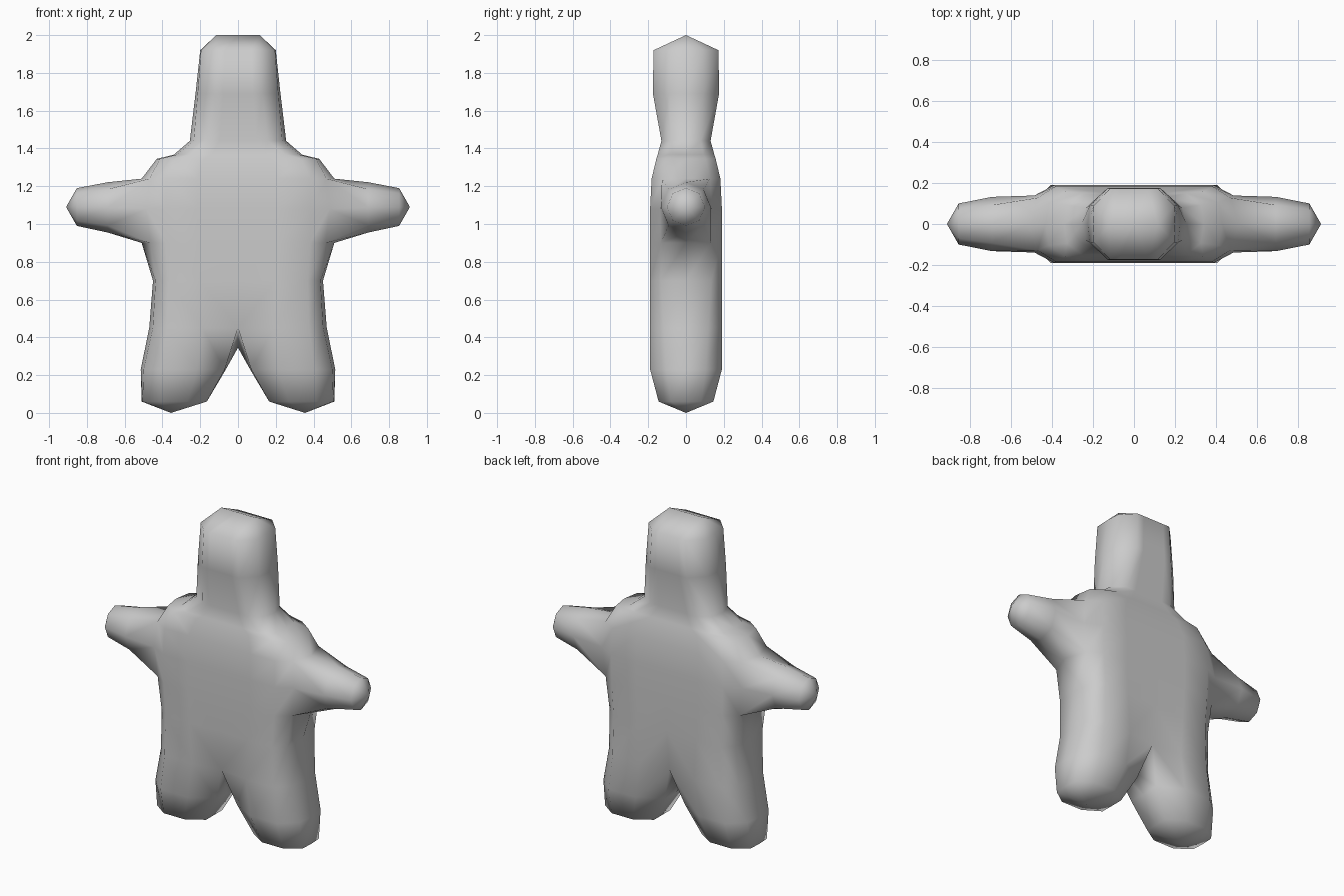
import bpy, bmesh

cube = bpy.data.objects.get("Cube")
if cube:
    bpy.data.objects.remove(cube)

grey = bpy.data.materials.new("plain_grey")
grey.use_nodes = True
grey.diffuse_color = (0.6, 0.6, 0.6, 1)
grey.node_tree.nodes["Principled BSDF"].inputs["Base Color"].default_value = (0.6, 0.6, 0.6, 1)

bm = bmesh.new()


def half_ring(z, inner, outer, depth, inner_depth, mid, edge, side, pull):
    """Half a body section: inner front, round the outer side, to inner back."""
    span = outer - inner
    front = [(inner, inner_depth), (inner + mid * span, depth),
             (inner + edge * span, depth), (outer * pull, side * depth)]
    pts = [(x, -y) for x, y in front] + [(outer, 0)] + [(x, y) for x, y in reversed(front)]
    return [bm.verts.new((x, y, z)) for x, y in pts]


# Body sections from the soles to the crown
sections = [
    (0.06, 0.165, 0.51, 0.145, 0.08, 0.3, 0.72, 0.55, 0.99),
    (0.23, 0.07, 0.515, 0.19, 0.11, 0.33, 0.75, 0.55, 0.97),
    (0.45, 0, 0.47, 0.19, 0.165, 0.4, 0.8, 0.62, 0.96),
    (0.70, 0, 0.45, 0.19, 0.19, 0.45, 0.82, 0.7, 0.97),
    (0.90, 0, 0.51, 0.19, 0.19, 0.42, 0.75, 0.7, 0.91),
    (1.08, 0, 0.51, 0.19, 0.19, 0.42, 0.76, 0.73, 0.95),
    (1.24, 0, 0.51, 0.182, 0.182, 0.42, 0.75, 0.7, 0.92),
    (1.345, 0, 0.43, 0.157, 0.157, 0.42, 0.78, 0.66, 0.96),
    (1.367, 0, 0.34, 0.15, 0.15, 0.42, 0.74, 0.62, 0.96),
    (1.44, 0, 0.255, 0.13, 0.13, 0.38, 0.62, 0.6, 0.92),
    (1.69, 0, 0.225, 0.175, 0.175, 0.35, 0.57, 0.52, 0.95),
    (1.92, 0, 0.2, 0.172, 0.172, 0.35, 0.58, 0.52, 0.98),
]
rings = [half_ring(*s) for s in sections]
for r, (low, high) in enumerate(zip(rings, rings[1:])):
    for i in range(len(low) - 1):
        # Leave a socket for the arm
        if r in (4, 5) and i in (3, 4):
            continue
        bm.faces.new((low[i], low[i + 1], high[i + 1], high[i]))

# Inner leg, with the crotch lower in the middle
inner_mid = [bm.verts.new((x, 0, z)) for x, z in ((0.165, 0.06), (0.07, 0.22), (0, 0.345))]
for k in range(2):
    a, b = rings[k], rings[k + 1]
    bm.faces.new((a[-1], inner_mid[k], inner_mid[k + 1], b[-1]))
    bm.faces.new((inner_mid[k], a[0], b[0], inner_mid[k + 1]))

# Pointed sole
sole_loop = rings[0] + [inner_mid[0]]
sole = bm.verts.new((0.355, 0, 0))
for a, b in zip(sole_loop, sole_loop[1:] + sole_loop[:1]):
    bm.faces.new((b, a, sole))

# Crown with a short ridge
t0, t1 = (bm.verts.new((x, 0, 2)) for x in (0, 0.115))
top = rings[-1]
bm.faces.new((top[0], top[1], top[2], t1, t0))
for i in range(2, 6):
    bm.faces.new((top[i], top[i + 1], t1))
bm.faces.new((top[6], top[7], top[8], t0, t1))

# Arm grown from the socket, closed with a pointed hand
loop = [rings[4][3], rings[4][4], rings[4][5], rings[5][5],
        rings[6][5], rings[6][4], rings[6][3], rings[5][3]]
around = [(-0.7, -0.72), (0, -1), (0.7, -0.72), (1, 0),
          (0.7, 0.72), (0, 1), (-0.7, 0.72), (-1, 0)]
for x, z, height, depth in ((0.69, 1.088, 0.133, 0.132), (0.853, 1.09, 0.1, 0.1)):
    ring = [bm.verts.new((x, u * depth, z + v * height)) for u, v in around]
    for i in range(8):
        j = (i + 1) % 8
        bm.faces.new((loop[i], loop[j], ring[j], ring[i]))
    loop = ring
hand = bm.verts.new((0.91, 0, 1.09))
for i in range(8):
    bm.faces.new((loop[i], loop[(i + 1) % 8], hand))

bmesh.ops.recalc_face_normals(bm, faces=bm.faces)
for f in bm.faces:
    f.smooth = True
mesh = bpy.data.meshes.new("body")
bm.to_mesh(mesh)
bm.free()
mesh.materials.append(grey)
body = bpy.data.objects.new("body", mesh)
bpy.context.collection.objects.link(body)

# Other half
mirror = body.modifiers.new("mirror", 'MIRROR')
mirror.use_axis[0] = True
mirror.use_mirror_merge = True
mirror.merge_threshold = 0.001
